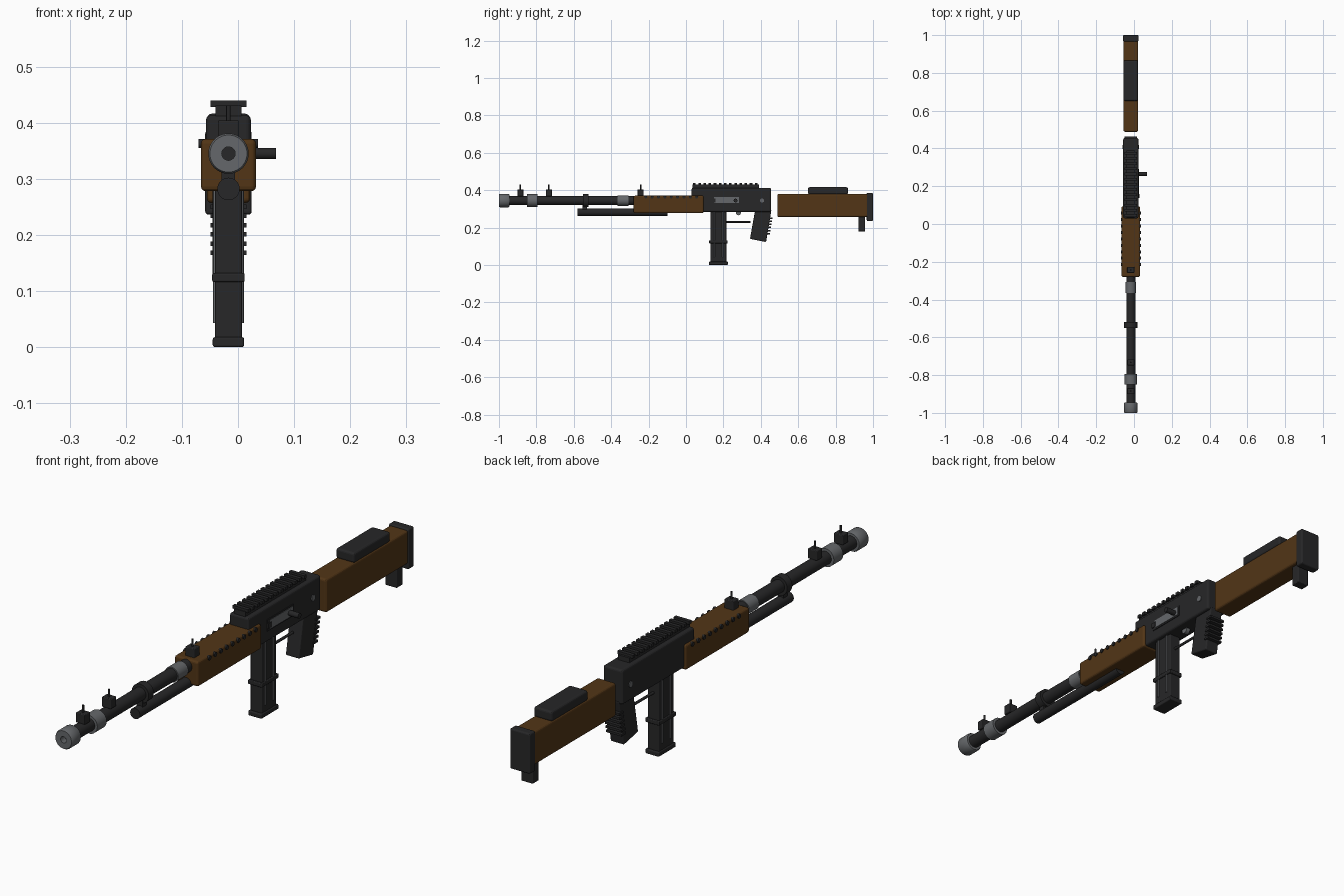
import bpy, bmesh, math
from mathutils import Matrix, Vector

if "Cube" in bpy.data.objects:
    bpy.data.objects.remove(bpy.data.objects["Cube"])

MID = -0.017   # centre plane of the body; the bolt handle offsets it from x = 0
BORE = 0.345   # height of the barrel axis


def material(name, rgb):
    m = bpy.data.materials.new(name)
    m.use_nodes = True
    m.diffuse_color = (*rgb, 1)
    bsdf = next(n for n in m.node_tree.nodes if n.type == 'BSDF_PRINCIPLED')
    bsdf.inputs["Base Color"].default_value = (*rgb, 1)
    return m


black = material("black metal", (0.02, 0.02, 0.021))
wood = material("brown wood", (0.085, 0.036, 0.008))
steel = material("grey steel", (0.13, 0.137, 0.145))


def finish(name, bm, mat, smooth=False):
    bmesh.ops.recalc_face_normals(bm, faces=bm.faces)
    mesh = bpy.data.meshes.new(name)
    bm.to_mesh(mesh)
    bm.free()
    mesh.materials.append(mat)
    ob = bpy.data.objects.new(name, mesh)
    bpy.context.collection.objects.link(ob)
    if smooth:
        bpy.ops.object.select_all(action='DESELECT')
        ob.select_set(True)
        bpy.context.view_layer.objects.active = ob
        bpy.ops.object.shade_smooth_by_angle(angle=math.radians(35))
    return ob


def add_bevel(ob, width):
    mod = ob.modifiers.new("edges", 'BEVEL')
    mod.width, mod.segments = width, 3
    return ob


def box(name, width, ys, zs, mat, bevel=0.0, x=MID):
    size = Vector((width, ys[1] - ys[0], zs[1] - zs[0]))
    mid = Vector((x, sum(ys) / 2, sum(zs) / 2))
    bm = bmesh.new()
    bmesh.ops.create_cube(bm, size=1, matrix=Matrix.Translation(mid) @ Matrix.Diagonal(size).to_4x4())
    ob = finish(name, bm, mat)
    return add_bevel(ob, bevel) if bevel else ob


def rod(name, start, end, r, mat, sides=32):
    a, b = Vector(start), Vector(end)
    turn = (b - a).to_track_quat('Z', 'Y').to_matrix().to_4x4()
    bm = bmesh.new()
    bmesh.ops.create_cone(bm, cap_ends=True, segments=sides, radius1=r, radius2=r,
                          depth=(b - a).length, matrix=Matrix.Translation((a + b) / 2) @ turn)
    return finish(name, bm, mat, True)


def barrel_part(name, y0, y1, r, mat, z=BORE):
    return rod(name, (MID, y0, z), (MID, y1, z), r, mat)


def side_profile(name, width, points, mat, bevel):
    # Extrude a (y, z) outline across the body
    bm = bmesh.new()
    face = bm.faces.new([bm.verts.new((MID - width / 2, y, z)) for y, z in points])
    grown = bmesh.ops.extrude_face_region(bm, geom=[face])["geom"]
    bmesh.ops.translate(bm, verts=[v for v in grown if isinstance(v, bmesh.types.BMVert)],
                        vec=(width, 0, 0))
    return add_bevel(finish(name, bm, mat), bevel)


def lathe(name, profile, mat):
    # Spin a closed (radius, y) outline around the bore
    bm = bmesh.new()
    verts = [bm.verts.new((MID + r, y, BORE)) for r, y in profile]
    edges = [bm.edges.new((v, verts[i - 1])) for i, v in enumerate(verts)]
    bmesh.ops.spin(bm, geom=verts + edges, cent=(MID, 0, BORE), axis=(0, 1, 0),
                   angle=math.tau, steps=40)
    bmesh.ops.remove_doubles(bm, verts=bm.verts, dist=0.0001)
    return finish(name, bm, mat, True)


# Barrel, muzzle and bands
barrel_part("barrel", -0.975, 0.05, 0.024, black)
lathe("muzzle", [(0.012, -1), (0.033, -1), (0.036, -0.995), (0.036, -0.95),
                 (0.033, -0.945), (0.012, -0.945)], steel)
barrel_part("front_band", -0.85, -0.795, 0.034, steel)
barrel_part("rear_band", -0.366, -0.307, 0.028, steel)

# Gas tube under the barrel
barrel_part("gas_collar", -0.55, -0.52, 0.035, black)
box("gas_link", 0.024, (-0.553, -0.53), (0.27, 0.33), black)
barrel_part("gas_tube", -0.58, -0.1, 0.02, black, z=0.282)

# Post sights
for i, y in enumerate((-0.885, -0.733, -0.243)):
    box(f"sight_base_{i}", 0.038, (y - 0.016, y + 0.016), (0.367, 0.404), black, 0.003)
    rod(f"sight_post_{i}", (MID, y, 0.4), (MID, y, 0.431), 0.004, black, 12)

# Handguard with grip studs along both upper edges
box("handguard", 0.098, (-0.28, 0.094), (0.278, 0.371), wood, 0.008)
for i in range(9):
    y = -0.215 + i * 0.034
    rod(f"handguard_stud_{i}", (MID - 0.053, y, 0.363), (MID + 0.053, y, 0.363), 0.008, black, 12)

# Receiver and top rail
box("receiver", 0.08, (0.03, 0.455), (0.284, 0.413), black, 0.008)
box("rail_base", 0.046, (0.035, 0.39), (0.405, 0.431), black)
for i in range(13):
    y = 0.045 + i * 0.0275
    box(f"rail_tooth_{i}", 0.064, (y - 0.007, y + 0.007), (0.428, 0.44), black)

# Ejection port, bolt and pivot pin
SIDE = MID + 0.04
box("port_frame", 0.006, (0.137, 0.29), (0.325, 0.368), black, x=SIDE)
box("port_plate", 0.009, (0.15, 0.284), (0.331, 0.363), steel, x=SIDE)
box("port_latch", 0.013, (0.137, 0.158), (0.335, 0.355), black, x=SIDE)
rod("bolt_handle", (0.0, 0.265, BORE), (0.068, 0.265, BORE), 0.01, black, 20)
rod("pivot_pin", (MID - 0.043, 0.407, BORE), (MID + 0.043, 0.407, BORE), 0.011, steel, 20)

# Magazine with base, collar and side ribs
box("magazine", 0.048, (0.13, 0.217), (0.005, 0.3), black, 0.004)
box("magazine_base", 0.056, (0.122, 0.224), (0, 0.018), black, 0.004)
box("magazine_collar", 0.058, (0.123, 0.223), (0.116, 0.132), black, 0.003)
for side in (-1, 1):
    for n, y in enumerate((0.15, 0.197)):
        x = MID + side * 0.024
        rod(f"magazine_rib_{side}_{n}", (x, y, 0.043), (x, y, 0.285), 0.004, steel, 10)

# Trigger and guard
rod("trigger", (MID - 0.008, 0.28, 0.28), (MID + 0.008, 0.28, 0.28), 0.014, steel, 20)
rod("trigger_guard", (MID, 0.21, 0.23), (MID, 0.345, 0.23), 0.005, black, 12)

# Slanted grip with rear ridges
side_profile("grip", 0.056, [(0.37, 0.295), (0.457, 0.295), (0.428, 0.123), (0.342, 0.14)], black, 0.005)
for i in range(6):
    z = 0.168 + i * 0.0165
    y = 0.428 + (z - 0.123) * 0.17
    box(f"grip_ridge_{i}", 0.064, (y - 0.012, y + 0.013), (z - 0.004, z + 0.004), black)

# Stock, cheek rest, butt plate and rear foot
box("stock", 0.077, (0.488, 0.972), (0.257, 0.381), wood, 0.008)
box("cheek_rest", 0.076, (0.652, 0.866), (0.378, 0.416), black, 0.008)
box("butt_plate", 0.083, (0.966, 1.0), (0.236, 0.386), black, 0.006)
box("rear_foot", 0.048, (0.922, 0.958), (0.18, 0.262), black, 0.003)
